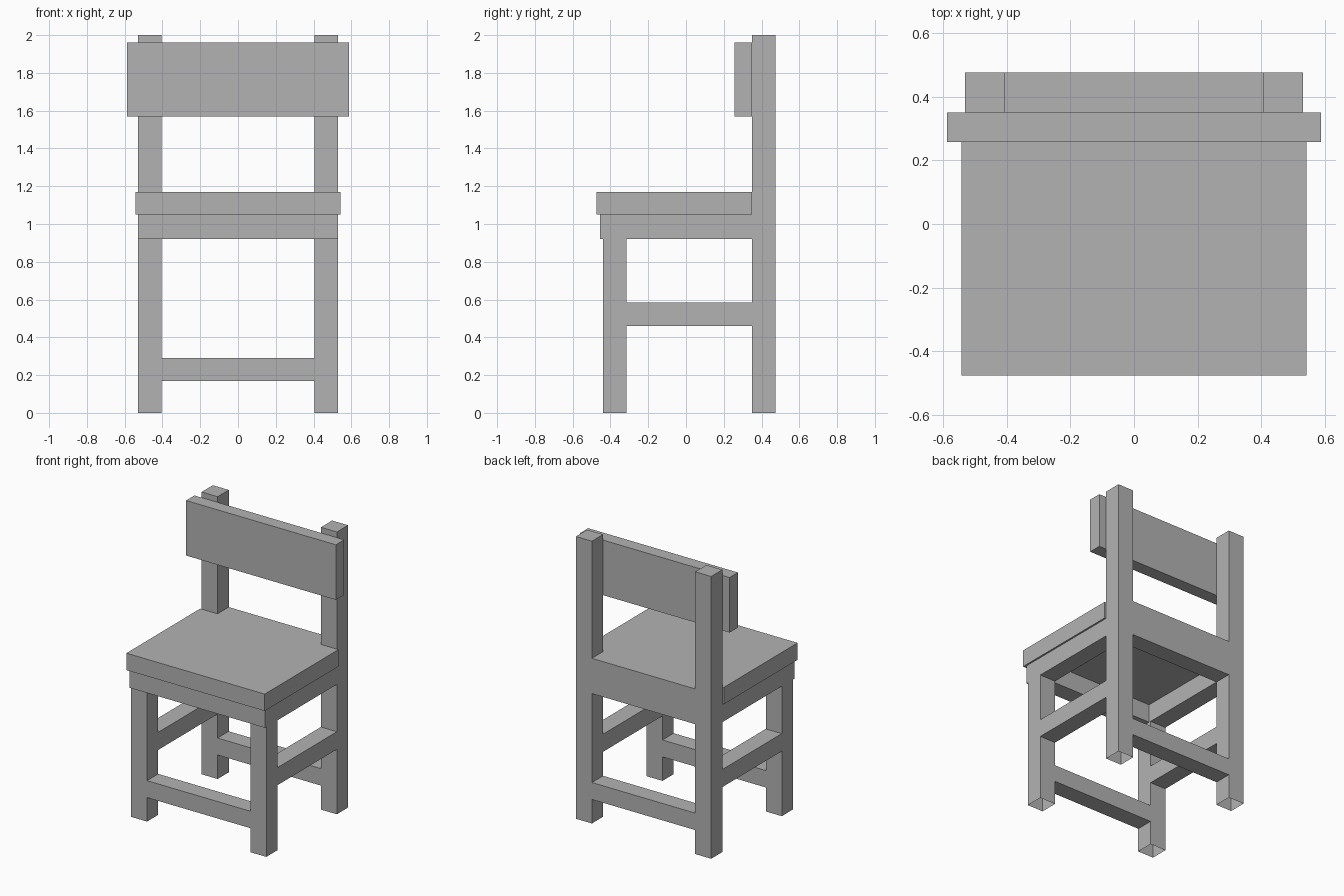
import bpy
import bmesh
from mathutils import Vector

default = bpy.data.objects.get("Cube")
if default:
    bpy.data.objects.remove(default, do_unlink=True)

GREY = (0.45, 0.45, 0.45, 1.0)
grey = bpy.data.materials.new("plain_grey")
grey.use_nodes = True
grey.diffuse_color = GREY
grey.node_tree.nodes["Principled BSDF"].inputs["Base Color"].default_value = GREY


def box(name, xs, ys, zs, open_bottom=False):
    """Axis-aligned box given by its extent on each axis."""
    low, high = (Vector(c) for c in zip(xs, ys, zs))
    size, centre = high - low, (low + high) / 2
    bm = bmesh.new()
    bmesh.ops.create_cube(bm, size=1)
    for v in bm.verts:
        v.co = v.co * size + centre
    if open_bottom:
        bottom = [f for f in bm.faces if f.normal.z < -0.5]
        bmesh.ops.delete(bm, geom=bottom, context='FACES_ONLY')
    mesh = bpy.data.meshes.new(name)
    bm.to_mesh(mesh)
    bm.free()
    mesh.materials.append(grey)
    obj = bpy.data.objects.new(name, mesh)
    bpy.context.collection.objects.link(obj)
    return obj


# Shared dimensions
OUT, INN = 0.53, 0.405              # outer and inner faces of the legs
FRONT = (-0.44, -0.315)             # depth of the front legs
BACK = (0.35, 0.475)                # depth of the back posts
APRON_Z = (0.92, 1.05)
SEAT_TOP = 1.17
LOW_RAIL_Z = (0.17, 0.29)
SIDE_RAIL_Z = (0.46, 0.585)

# Legs, side rails and side aprons, one of each per side
for side, s in (("left", 1), ("right", -1)):
    span = sorted((s * OUT, s * INN))
    box(f"{side}_front_leg", span, FRONT, (0, APRON_Z[0]), open_bottom=True)
    box(f"{side}_back_post", span, BACK, (0, 2), open_bottom=True)
    box(f"{side}_side_rail", span, (FRONT[1], BACK[0]), SIDE_RAIL_Z)
    box(f"{side}_apron", span, (-0.33, BACK[0]), APRON_Z)

# Cross rails between the legs
box("front_low_rail", (-INN, INN), FRONT, LOW_RAIL_Z)
box("back_low_rail", (-INN, INN), BACK, LOW_RAIL_Z)
box("back_seat_rail", (-INN, INN), BACK, (APRON_Z[0], SEAT_TOP))
box("front_apron", (-OUT, OUT), (-0.455, -0.33), APRON_Z)

# Seat and backrest boards
box("seat", (-0.542, 0.542), (-0.475, BACK[0]), (APRON_Z[1], SEAT_TOP))
box("backrest", (-0.587, 0.587), (0.257, BACK[0]), (1.57, 1.96))
